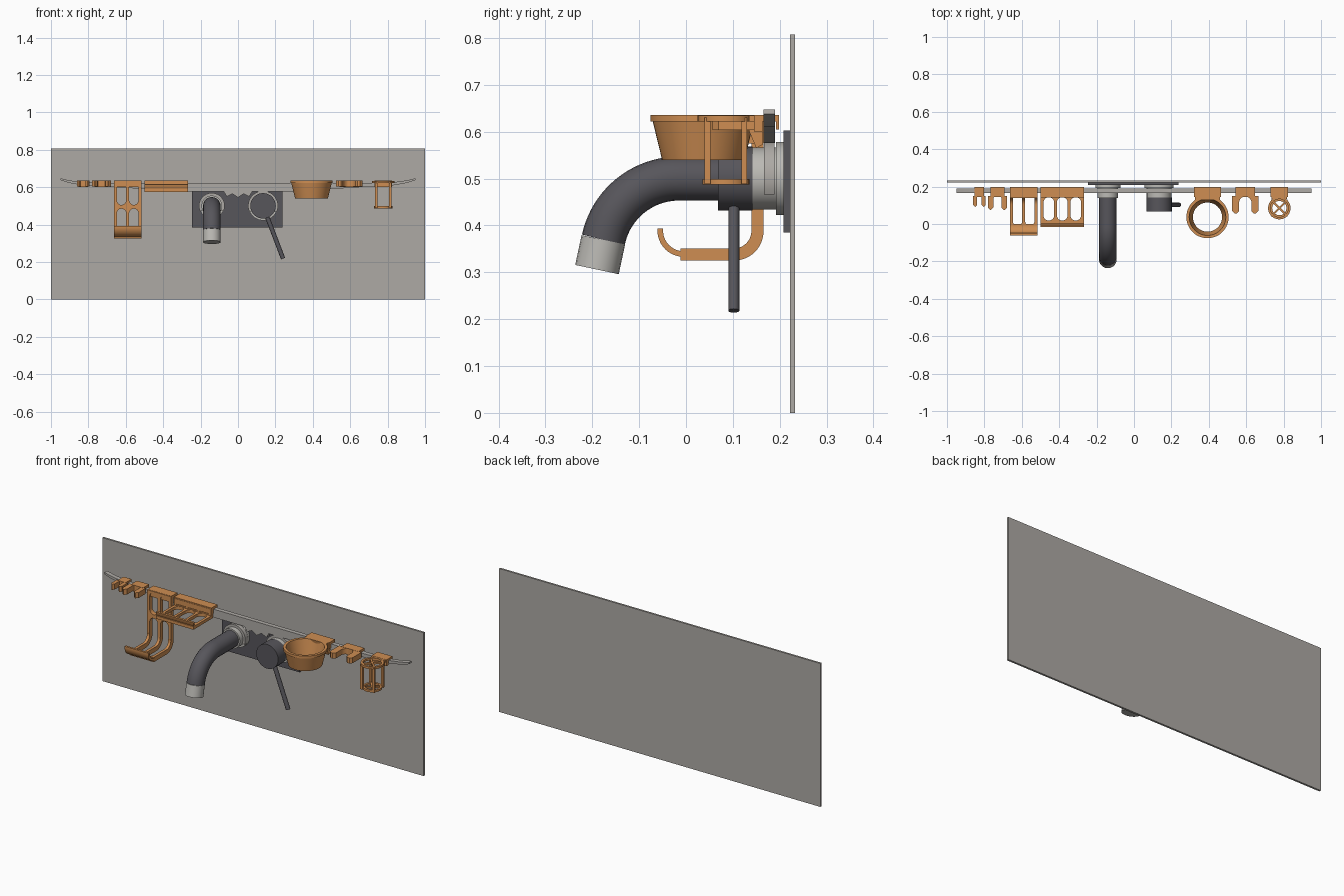
import bpy, bmesh
from math import sin, cos, pi, radians
from mathutils import Matrix, Vector

old = bpy.data.objects.get("Cube")
if old:
    bpy.data.objects.remove(old, do_unlink=True)


def material(name, rgb):
    m = bpy.data.materials.new(name)
    m.use_nodes = True
    m.diffuse_color = (*rgb, 1)
    m.node_tree.nodes["Principled BSDF"].inputs["Base Color"].default_value = (*rgb, 1)
    return m


STONE = material("warm grey", (0.42, 0.40, 0.375))
STEEL = material("light grey", (0.50, 0.49, 0.46))
DARK = material("charcoal", (0.095, 0.092, 0.105))
ORANGE = material("orange", (0.62, 0.27, 0.085))
parts = []

# Columns map a flat drawing onto a plane of the model
PLANES = {
    "XY": Matrix.Identity(4),
    "XZ": Matrix(((1, 0, 0, 0), (0, 0, -1, 0), (0, 1, 0, 0), (0, 0, 0, 1))),
    "YZ": Matrix(((0, 0, 1, 0), (1, 0, 0, 0), (0, 1, 0, 0), (0, 0, 0, 1))),
}


def finish(name, mesh, mat):
    mesh.materials.clear()
    mesh.materials.append(mat)
    ob = bpy.data.objects.new(name, mesh)
    bpy.context.collection.objects.link(ob)
    parts.append(ob)
    return ob


def curve_mesh(cu):
    tmp = bpy.data.objects.new("temp", cu)
    bpy.context.collection.objects.link(tmp)
    dg = bpy.context.evaluated_depsgraph_get()
    mesh = bpy.data.meshes.new_from_object(tmp.evaluated_get(dg))
    bpy.data.objects.remove(tmp, do_unlink=True)
    return mesh


def add_spline(cu, pts, cyclic):
    s = cu.splines.new("POLY")
    s.points.add(len(pts) - 1)
    for p, co in zip(s.points, pts):
        p.co = (*co, 0, 1) if len(co) == 2 else (*co, 1)
    s.use_cyclic_u = cyclic


def slab(name, mat, plane, lo, hi, *loops):
    """Flat outline with optional holes, extruded between two depths."""
    cu = bpy.data.curves.new(name, "CURVE")
    cu.dimensions = "2D"
    cu.fill_mode = "BOTH"
    cu.extrude = (hi - lo) / 2
    for loop in loops:
        add_spline(cu, loop, True)
    mesh = curve_mesh(cu)
    mid = (lo + hi) / 2
    shift = {"XY": (0, 0, mid), "XZ": (0, mid, 0), "YZ": (mid, 0, 0)}[plane]
    mesh.transform(Matrix.Translation(shift) @ PLANES[plane])
    return finish(name, mesh, mat)


def tube(name, mat, pts, r):
    cu = bpy.data.curves.new(name, "CURVE")
    cu.dimensions = "3D"
    cu.bevel_depth = r
    cu.bevel_resolution = 8
    cu.use_fill_caps = True
    add_spline(cu, pts, False)
    return finish(name, curve_mesh(cu), mat)


def rect(x0, x1, y0, y1):
    return [(x0, y0), (x1, y0), (x1, y1), (x0, y1)]


def arc(cx, cy, r, a0, a1, n=12):
    angles = [radians(a0 + (a1 - a0) * i / n) for i in range(n + 1)]
    return [(cx + r * cos(a), cy + r * sin(a)) for a in angles]


def stadium(x, w, y0, y1):
    r = w / 2
    return arc(x, y1 - r, r, 0, 180) + arc(x, y0 + r, r, 180, 360)


def comb(x0, x1, base, tip, slots, depth, c=0.008):
    """Plate with round-ended slots opening at the tip edge."""
    s = 1 if base > tip else -1
    pts, left = [(x0, base)], x0
    for x, w in slots + [(None, 0)]:
        right = x1 if x is None else x - w / 2
        pts += [(left, tip + s * c), (left + c, tip), (right - c, tip), (right, tip + s * c)]
        if x is not None:
            end = tip + s * (depth - w / 2)
            pts += arc(x, end, w / 2, 180, 180 - s * 180)
            left = x + w / 2
    return pts + [(x1, base)]


def ribbon(path, t):
    """Constant-thickness outline around a centre line."""
    a, b = [], []
    for i, p in enumerate(path):
        d = Vector(path[min(i + 1, len(path) - 1)]) - Vector(path[max(i - 1, 0)])
        n = Vector((-d.y, d.x)).normalized() * t / 2
        a.append(tuple(Vector(p) + n))
        b.append(tuple(Vector(p) - n))
    return a + b[::-1]


def rail_clip(name, x0, x1):
    """Cap and rear lip that hang a holder on the rail."""
    slab(name, ORANGE, "YZ", x0, x1,
         [(0.145, 0.60), (0.163, 0.60), (0.163, 0.622), (0.192, 0.622),
          (0.192, 0.605), (0.198, 0.605), (0.198, 0.636), (0.145, 0.636)])


# Wall and mounting plate
slab("wall_panel", STONE, "XZ", 0.222, 0.233, rect(-1, 1, 0, 0.807))
slab("mounting_plate", DARK, "XZ", 0.208, 0.223, rect(-0.245, 0.237, 0.385, 0.602))

# Rail with upswept tapering ends
top = [(0.75, 0.622), (0.83, 0.626), (0.90, 0.636), (0.948, 0.647)]
low = [(0.95, 0.638), (0.90, 0.622), (0.83, 0.61), (0.70, 0.603), (0.5, 0.59), (0.3, 0.576)]
half = top + low
slab("rail", STONE, "XZ", 0.165, 0.19, [(-x, z) for x, z in half[::-1]] + half)
slab("rail_web", STONE, "XZ", 0.166, 0.189,
     [(-0.09, 0.6), (-0.06, 0.55), (-0.03, 0.565), (0, 0.545), (0.03, 0.565), (0.06, 0.55), (0.09, 0.6)])

# Collars and saddles on both pipes
SPOUT_X, VALVE_X, AXIS_Z = -0.14, 0.134, 0.5
for label, x, r in (("spout", SPOUT_X, 0.055), ("valve", VALVE_X, 0.066)):
    slab(label + "_collar", STEEL, "XZ", 0.138, 0.21, arc(x, AXIS_Z, r, 0, 352.5, 47))
    slab(label + "_flange", STEEL, "XZ", 0.192, 0.208, arc(x, AXIS_Z, r + 0.012, 0, 352.5, 47))
    slab(label + "_saddle", STONE, "XZ", 0.166, 0.189,
         arc(x, AXIS_Z, r + 0.014, -25, 205, 32) + arc(x, AXIS_Z, r, 205, -25, 32))

# Curved spout with a light outlet
bend = arc(-0.015, AXIS_Z - 0.165, 0.165, 90, 168, 20)
tube("spout", DARK, [(SPOUT_X, 0.21, AXIS_Z)] + [(SPOUT_X, y, z) for y, z in bend], 0.047)
ey, ez = bend[-1]
tube("spout_outlet", STEEL, [(SPOUT_X, ey, ez), (SPOUT_X, ey - 0.0135, ez - 0.0635)], 0.0475)

# Mixer valve and lever
slab("valve_body", DARK, "XZ", 0.068, 0.142, arc(VALVE_X, AXIS_Z, 0.068, 0, 352.5, 47))
tube("valve_lever", DARK, [(0.145, 0.102, 0.47), (0.241, 0.102, 0.218)], 0.0118)

# Forked holders: name, edges, front tip, slot centre, slot width, slot depth
for name, x0, x1, tip, sx, sw, d in (
        ("small_fork", -0.86, -0.793, 0.09, -0.827, 0.024, 0.07),
        ("medium_fork", -0.78, -0.68, 0.075, -0.73, 0.045, 0.08),
        ("wide_fork", 0.525, 0.665, 0.057, 0.595, 0.066, 0.09)):
    slab(name, ORANGE, "XY", 0.604, 0.635, comb(x0, x1, 0.15, tip, [(sx, sw)], d, 0.012))
    inset = (x1 - x0) * 0.12
    rail_clip(name + "_clip", x0 + inset, x1 - inset)

# Tall hanging rack
X0, X1 = -0.664, -0.516
mid = (X0 + X1) / 2
cols = [(mid - 0.033, 0.05), (mid + 0.033, 0.05)]
rail_clip("tall_rack_clip", X0, X1)
slab("tall_rack_back", ORANGE, "XZ", 0.14, 0.165,
     comb(X0, X1, 0.635, 0.385, cols, 0.10, 0.001),
     *[stadium(x, w, 0.505, 0.627) for x, w in cols])
corner = [(0.1525, 0.392)] + arc(0.1025, 0.388, 0.05, 0, -90) + [(0.085, 0.338)]
for i, x in enumerate((X0, mid - 0.008, X1 - 0.016)):
    slab(f"tall_rack_corner_{i}", ORANGE, "YZ", x, x + 0.016, ribbon(corner, 0.026))
slab("tall_rack_shelf", ORANGE, "XY", 0.325, 0.351,
     comb(X0, X1, -0.012, 0.09, cols, 0.10, 0.001))
slab("tall_rack_lip", ORANGE, "YZ", X0, X1,
     ribbon(arc(-0.005, 0.389, 0.05, 175, 275), 0.012))

# Wide shallow rack
X0, X1 = -0.5, -0.267
cols = [((X0 + X1) / 2 + k * 0.072, 0.058) for k in (-1, 0, 1)]
rail_clip("wide_rack_clip", X0, X1)
slab("wide_rack_back", ORANGE, "XZ", 0.143, 0.16, rect(X0, X1, 0.575, 0.63),
     *[rect(x - w / 2, x + w / 2, 0.596, 0.616) for x, w in cols])
slab("wide_rack_tray", ORANGE, "XY", 0.575, 0.592, rect(X0, X1, -0.015, 0.15),
     *[stadium(x, w, 0.018, 0.143) for x, w in cols])
slab("wide_rack_lip", ORANGE, "YZ", X0, X1,
     ribbon([(0.018, 0.585), (0.0, 0.588), (-0.008, 0.598), (-0.011, 0.615)], 0.01))

# Open tapered cup holder, spun around its axis
bm = bmesh.new()
profile = [(0.088, 0.54), (0.108, 0.622), (0.113, 0.622), (0.113, 0.636),
           (0.098, 0.636), (0.078, 0.54)]
verts = [bm.verts.new((r, 0, z)) for r, z in profile]
edges = [bm.edges.new((verts[i], verts[(i + 1) % len(verts)])) for i in range(len(verts))]
bmesh.ops.spin(bm, geom=verts + edges, cent=(0, 0, 0), axis=(0, 0, 1), angle=2 * pi, steps=48)
bmesh.ops.remove_doubles(bm, verts=bm.verts, dist=0.0001)
bmesh.ops.recalc_face_normals(bm, faces=bm.faces)
cup_mesh = bpy.data.meshes.new("cup_holder")
bm.to_mesh(cup_mesh)
bm.free()
cup = finish("cup_holder", cup_mesh, ORANGE)
cup.location = (0.393, 0.037, 0)
rail_clip("cup_holder_clip", 0.32, 0.465)
slab("cup_holder_rib", ORANGE, "YZ", 0.325, 0.46,
     [(0.128, 0.636), (0.163, 0.636), (0.163, 0.572), (0.15, 0.565), (0.135, 0.60)])

# Round cage holder with crossed dividers
CX, CY, R = 0.777, 0.085, 0.06
rail_clip("cage_clip", 0.73, 0.823)
slab("cage_bridge", ORANGE, "XY", 0.622, 0.635, rect(0.735, 0.818, 0.134, 0.165))
for label, z, r in (("top", 0.622, R), ("bottom", 0.487, 0.05)):
    slab(f"cage_{label}_ring", ORANGE, "XY", z, z + 0.012,
         arc(CX, CY, r, 0, 354, 59), arc(CX, CY, r - 0.012, 0, 354, 59))
    for a in (45, 135):
        d = Vector((cos(radians(a)), sin(radians(a)))) * (r - 0.006)
        c = Vector((CX, CY))
        slab(f"cage_{label}_divider_{a}", ORANGE, "XY", z + 0.001, z + 0.011,
             ribbon([tuple(c - d), tuple(c + d)], 0.01))
for sx in (-1, 1):
    for sy in (-1, 1):
        x, y = CX + sx * 0.037, CY + sy * 0.039
        slab(f"cage_post_{sx}_{sy}", ORANGE, "XY", 0.488, 0.63,
             rect(x - 0.007, x + 0.007, y - 0.006, y + 0.006))

# Smooth rounded surfaces, keep edges crisp
bpy.ops.object.select_all(action="DESELECT")
for ob in parts:
    ob.select_set(True)
bpy.context.view_layer.objects.active = parts[0]
bpy.ops.object.shade_smooth_by_angle(angle=radians(30))
